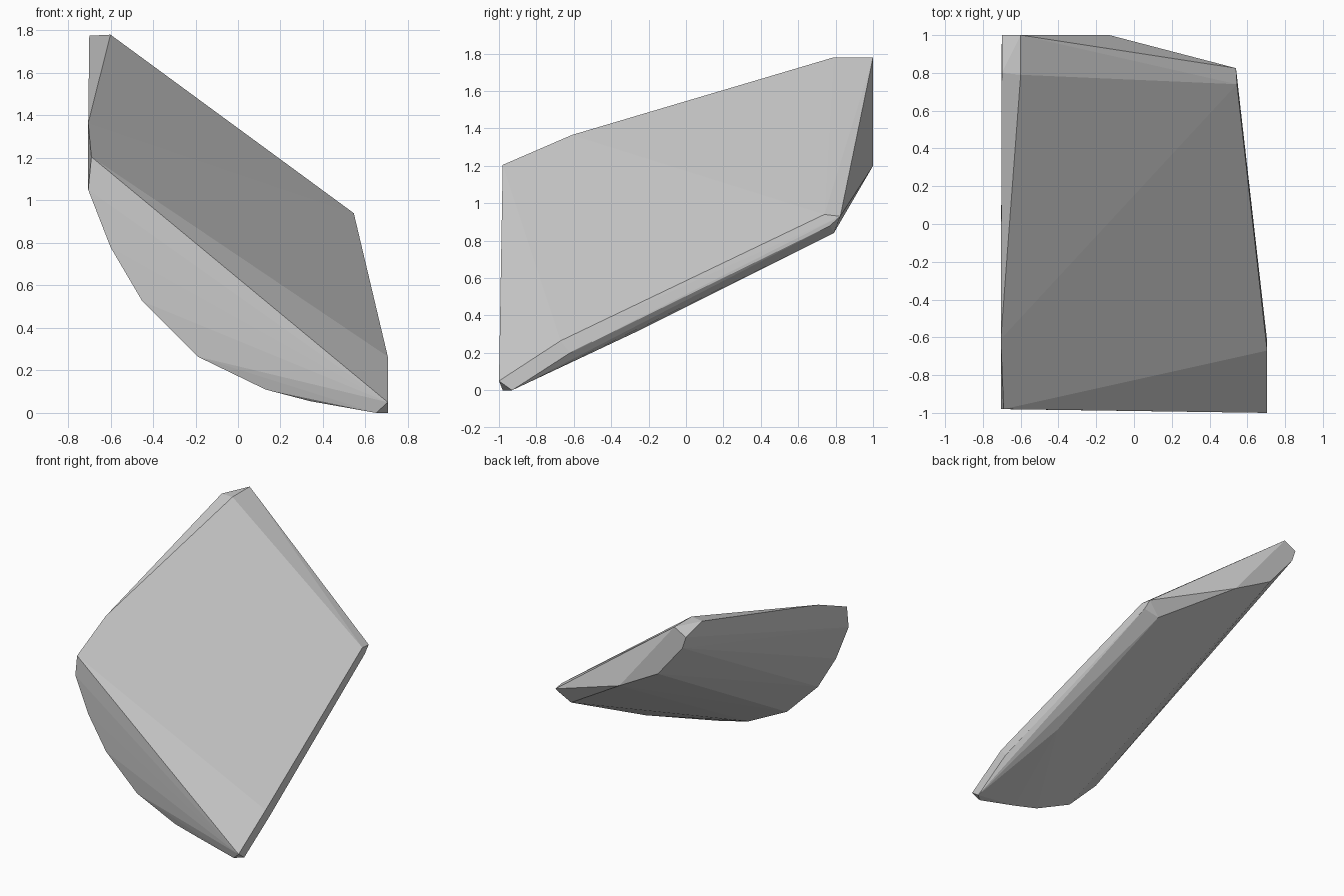
import bpy
import bmesh
import math

# Remove the default cube
default_cube = bpy.data.objects.get("Cube")
if default_cube:
    bpy.data.objects.remove(default_cube, do_unlink=True)


def make_material(name, colour):
    material = bpy.data.materials.new(name)
    material.use_nodes = True
    material.diffuse_color = colour
    shader = next(n for n in material.node_tree.nodes if n.type == "BSDF_PRINCIPLED")
    shader.inputs["Base Color"].default_value = colour
    return material


def make_hull(name, points, material):
    """Wrap a faceted convex solid around the given corners."""
    bm = bmesh.new()
    for point in points:
        bm.verts.new(point)
    hull = bmesh.ops.convex_hull(bm, input=bm.verts[:])
    unused = {v for v in hull["geom_interior"] if isinstance(v, bmesh.types.BMVert)}
    bmesh.ops.delete(bm, geom=list(unused), context="VERTS")
    bmesh.ops.dissolve_limit(bm, angle_limit=math.radians(0.5),
                             verts=bm.verts[:], edges=bm.edges[:])
    bmesh.ops.recalc_face_normals(bm, faces=bm.faces[:])
    mesh = bpy.data.meshes.new(name)
    bm.to_mesh(mesh)
    bm.free()
    mesh.materials.append(material)
    obj = bpy.data.objects.new(name, mesh)
    bpy.context.collection.objects.link(obj)
    return obj


# Curved front rim, easing back slightly along the underside
front_rim = [(-0.69, -0.98, 1.205), (-0.705, -0.98, 1.05), (-0.6, -0.975, 0.78),
             (-0.45, -0.97, 0.525), (-0.19, -0.96, 0.265), (0.13, -0.95, 0.11),
             (0.34, -0.95, 0.055), (0.705, -1, 0.05)]

# Flat back end (x, z)
back_profile = [(-0.6, 1.78), (-0.7, 1.725), (-0.67, 1.635), (-0.46, 1.38), (-0.13, 1.2)]
back_rim = [(x, 1.0, z) for x, z in back_profile]

# Bevelled right-hand edge, from the front foot to the rear corner
foot = [(0.65, -0.98, 0), (0.705, -0.93, 0)]
side_edge = [(0.705, -0.67, 0.265), (0.705, -0.62, 0.2), (0.52, -0.25, 0.32)]
rear_corner = [(0.545, 0.74, 0.94), (0.54, 0.825, 0.93),
               (0.545, 0.77, 0.88), (0.43, 0.79, 0.84)]

# Bevelled upper ridge and the gentle bulge below it
ridge = [(-0.705, -0.61, 1.365), (-0.6, 0.79, 1.78), (-0.7, 0.8, 1.775)]
bulge = [(-0.6, 0, 1.15)]

grey = make_material("stone grey", (0.6, 0.6, 0.6, 1))
make_hull("rock_shard", front_rim + back_rim + foot + side_edge + rear_corner
          + ridge + bulge, grey)
